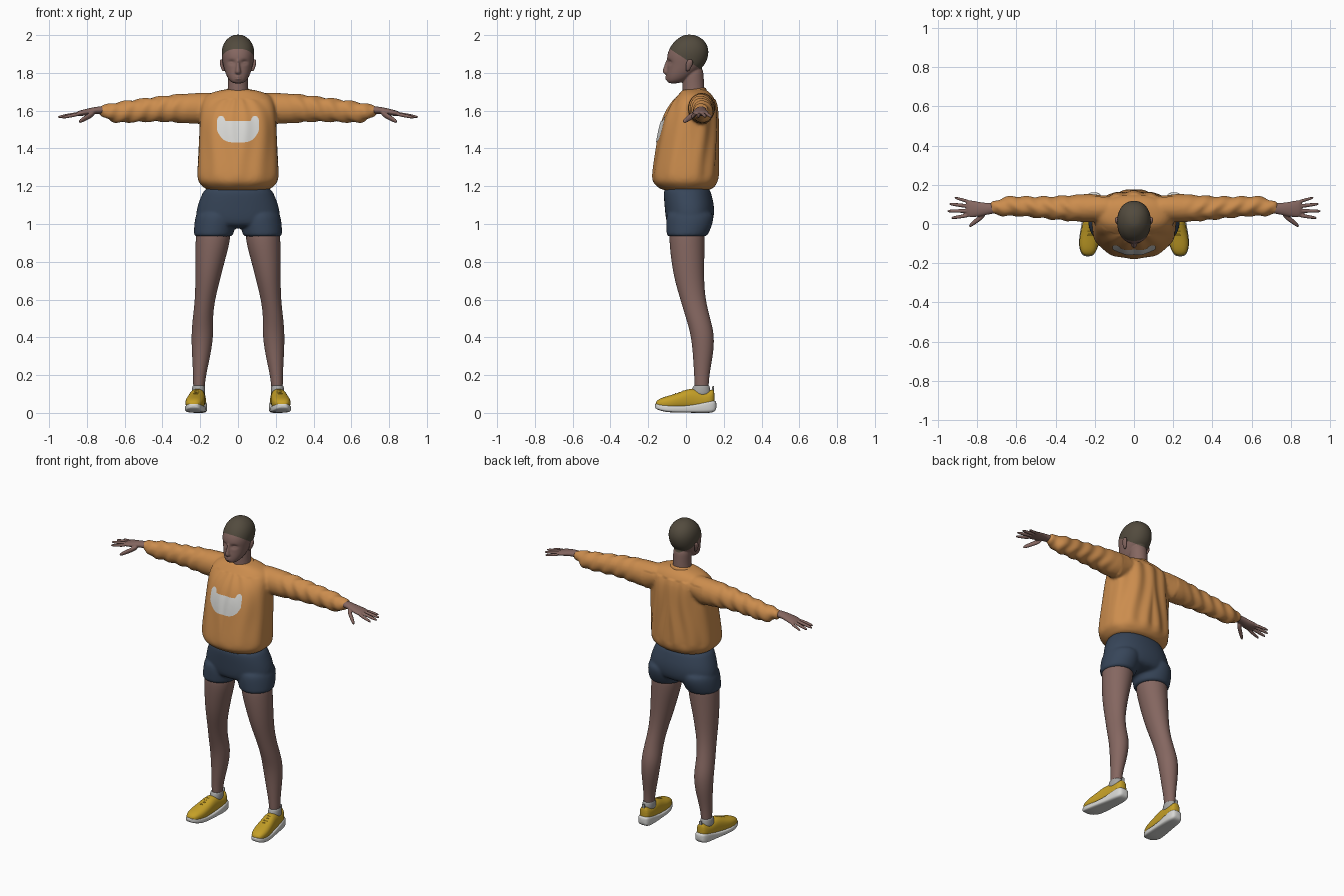
import bpy, bmesh, math
from mathutils import Vector
from mathutils.bvhtree import BVHTree


def material(name, rgb):
    m = bpy.data.materials.new(name)
    m.diffuse_color = (*rgb, 1)
    return m


SKIN = material("skin", (0.235, 0.135, 0.118))
HAIR = material("cropped hair", (0.085, 0.07, 0.048))
ORANGE = material("orange fleece", (0.60, 0.265, 0.075))
NAVY = material("navy cloth", (0.038, 0.06, 0.10))
YELLOW = material("yellow mesh", (0.56, 0.35, 0.02))
WHITE = material("off white", (0.68, 0.68, 0.66))
GREY = material("grey sock", (0.38, 0.38, 0.37))


def loft(bm, axis, rows, mirror=False, p=2.0, n=24):
    """Closed loft; each row is position, centre, half width, low, high."""
    for s in ((1, -1) if mirror else (1,)):
        rings = []
        for t, c, r, lo, hi in rows:
            ring = []
            for i in range(n):
                a = 2 * math.pi * i / n
                ca, sa = math.cos(a), math.sin(a)
                u = c + r * math.copysign(abs(ca) ** (2 / p), ca)
                v = (lo + hi) / 2 + (hi - lo) / 2 * math.copysign(abs(sa) ** (2 / p), sa)
                x, y, z = {"x": (t, u, v), "y": (u, t, v), "z": (u, v, t)}[axis]
                ring.append(bm.verts.new((s * x, y, z)))
            rings.append(ring)
        for a, b in zip(rings, rings[1:]):
            for i in range(n):
                j = (i + 1) % n
                bm.faces.new((a[i], a[j], b[j], b[i]))
        bm.faces.new(rings[0])
        bm.faces.new(rings[-1])


def finish(bm, name, mat, voxel=0, smooth=0, deform=None, subdiv=2):
    """Subdivide, optionally fuse overlapping lofts, then apply the deform rule."""
    bmesh.ops.recalc_face_normals(bm, faces=bm.faces[:])
    me = bpy.data.meshes.new(name)
    bm.to_mesh(me)
    bm.free()
    ob = bpy.data.objects.new(name, me)
    bpy.context.collection.objects.link(ob)
    if subdiv:
        m = ob.modifiers.new("round", "SUBSURF")
        m.levels = m.render_levels = subdiv
    if voxel:
        m = ob.modifiers.new("fuse", "REMESH")
        m.mode = "VOXEL"
        m.voxel_size = voxel
    if smooth:
        m = ob.modifiers.new("soften", "SMOOTH")
        m.factor = 0.5
        m.iterations = smooth
    dg = bpy.context.evaluated_depsgraph_get()
    baked = bpy.data.meshes.new_from_object(ob.evaluated_get(dg))
    ob.modifiers.clear()
    ob.data = baked
    baked.name = name
    baked.materials.clear()
    baked.materials.append(mat)
    if deform:
        moved = [v.co + deform(v.co.copy(), v.normal.copy()) for v in baked.vertices]
        for v, co in zip(baked.vertices, moved):
            v.co = co
    for f in baked.polygons:
        f.use_smooth = True
    baked.update()
    return ob


# Sweater: boxy torso and full sleeves fused, with soft cloth folds
bm = bmesh.new()
loft(bm, "z", [(1.172, 0, .165, -.125, .13), (1.20, 0, .188, -.155, .155),
               (1.222, 0, .217, -.182, .172), (1.28, 0, .218, -.178, .175),
               (1.40, 0, .211, -.16, .173), (1.50, 0, .206, -.145, .172),
               (1.58, 0, .203, -.12, .17), (1.64, 0, .20, -.082, .163),
               (1.685, 0, .175, -.04, .14), (1.705, 0, .11, -.025, .115),
               (1.715, 0, .06, -.01, .10)], p=2.3)
loft(bm, "x", [(.08, .085, .06, 1.56, 1.70), (.20, .082, .076, 1.525, 1.695),
               (.30, .081, .069, 1.535, 1.69), (.40, .081, .06, 1.543, 1.678),
               (.50, .086, .054, 1.54, 1.665), (.60, .092, .05, 1.537, 1.652),
               (.655, .09, .052, 1.535, 1.642), (.685, .086, .044, 1.548, 1.637),
               (.70, .084, .035, 1.566, 1.63), (.74, .081, .033, 1.574, 1.632)], True)


def folds(co, no):
    x, y, z = co
    if abs(x) < .215 and z < 1.66:
        fade = min(1, max(0, (z - 1.20) / .06)) * min(1, abs(y - .02) / .08)
        front = .5 if y < 0 else 1.0
        a = math.atan2(abs(x), y - .01)
        d = .005 * front * math.sin(a * 11 + 1.5 * math.sin(z * 9))
        return no * d * fade
    if abs(x) > .25:
        fade = min(1, (abs(x) - .25) / .1)
        return no * .0035 * fade * math.sin(abs(x) * 75 + z * 35 + 2 * math.sin(y * 40))
    return Vector((0, 0, 0))


sweater = finish(bm, "sweater", ORANGE, .0085, 6, folds)

# Collar: ribbed band, higher at the nape
bm = bmesh.new()
loft(bm, "z", [(1.67, 0, .095, -.05, .115), (1.69, 0, .083, -.042, .112),
               (1.71, 0, .07, -.03, .107), (1.715, 0, .058, -.022, .10)])
finish(bm, "sweater_collar", ORANGE,
       deform=lambda co, no: Vector((0, 0, .15 * (co.y - .04))))

# Chest patch: thin plate that follows the sweater front
bvh = BVHTree.FromPolygons([v.co for v in sweater.data.vertices],
                           [f.vertices[:] for f in sweater.data.polygons])
bm = bmesh.new()
columns = []
for i in range(61):
    x = -.11 + .22 * i / 60
    ear = .028 * math.sqrt(max(0, 1 - ((abs(x) - .09) / .021) ** 2))
    top = 1.545 + ear
    low = 1.432 + .062 * (abs(x) / .11) ** 4
    column = []
    for j in range(19):
        z = low + (top - low) * j / 18
        hit = bvh.ray_cast(Vector((x, -1, z)), Vector((0, 1, 0)))[0]
        column.append(bm.verts.new((x, (hit.y if hit else -.13) - .004, z)))
    columns.append(column)
for a, b in zip(columns, columns[1:]):
    for j in range(18):
        bm.faces.new((a[j], b[j], b[j + 1], a[j + 1]))
finish(bm, "chest_patch", WHITE, subdiv=0)

# Shorts: pelvis and two short legs fused
bm = bmesh.new()
loft(bm, "z", [(1.21, 0, .165, -.115, .12), (1.16, 0, .192, -.12, .135),
               (1.09, 0, .22, -.114, .153), (1.02, 0, .228, -.108, .148),
               (.975, 0, .20, -.09, .12)], p=2.2)
loft(bm, "z", [(1.08, .115, .10, -.10, .145), (1.02, .119, .112, -.107, .148),
               (.97, .126, .108, -.105, .13), (.94, .13, .104, -.103, .114),
               (.932, .13, .098, -.096, .108)], True)
finish(bm, "shorts", NAVY, .008, 4)

# Bare legs, from under the shorts to the ankle
bm = bmesh.new()
loft(bm, "z", [(1.0, .13, .09, -.085, .10), (.92, .131, .094, -.091, .10),
               (.80, .149, .078, -.078, .097), (.70, .161, .065, -.06, .096),
               (.60, .175, .053, -.03, .103), (.50, .187, .053, 0, .128),
               (.42, .188, .059, .024, .15), (.33, .193, .052, .035, .147),
               (.25, .199, .041, .04, .132), (.17, .206, .031, .045, .12),
               (.10, .207, .031, .045, .12)], True)
finish(bm, "legs", SKIN)

# Hands: palm, four spread fingers and a lowered thumb
bm = bmesh.new()
loft(bm, "x", [(.70, .081, .028, 1.58, 1.625), (.745, .078, .029, 1.585, 1.622),
               (.79, .075, .037, 1.577, 1.613), (.83, .077, .045, 1.571, 1.603),
               (.86, .08, .042, 1.571, 1.593)], True)
for base, tip, r in [((.835, .112, 1.582), (.918, .135, 1.566), .009),
                     ((.84, .09, 1.584), (.945, .103, 1.567), .010),
                     ((.84, .067, 1.585), (.955, .066, 1.566), .010),
                     ((.835, .046, 1.583), (.935, .030, 1.563), .010),
                     ((.755, .055, 1.59), (.843, -.012, 1.541), .016)]:
    rows = []
    for t, k in ((0, 1.1), (.5, 1), (.85, .85), (1, .45)):
        x, y, z = Vector(base).lerp(Vector(tip), t)
        rows.append((x, y, r * k, z - r * k, z + r * k))
    loft(bm, "x", rows, True, n=12)
finish(bm, "hands", SKIN, .004, 2)

# Head and neck, with nose, lips and sunken eye sockets
bm = bmesh.new()
loft(bm, "z", [(1.743, 0, .026, -.095, -.04), (1.762, 0, .05, -.104, .01),
               (1.80, 0, .068, -.103, .055), (1.84, 0, .079, -.098, .10),
               (1.88, 0, .087, -.103, .117), (1.92, 0, .088, -.094, .122),
               (1.96, 0, .076, -.07, .108), (1.988, 0, .05, -.035, .078),
               (2.003, 0, .02, -.005, .04)], p=2.15)
loft(bm, "z", [(1.65, 0, .065, -.02, .10), (1.72, 0, .052, -.02, .098),
               (1.78, 0, .054, -.018, .094), (1.84, 0, .05, 0, .09)])
loft(bm, "z", [(1.792, 0, .012, -.114, -.07), (1.80, 0, .019, -.124, -.07),
               (1.815, 0, .015, -.125, -.07), (1.85, 0, .009, -.112, -.07),
               (1.88, 0, .009, -.102, -.07)], n=12)
for z in (1.768, 1.780):
    loft(bm, "z", [(z - .007, 0, .014, -.107, -.07), (z, 0, .027, -.112, -.07),
                   (z + .006, 0, .016, -.108, -.07)], n=12)


def sockets(co, no):
    if co.y > -.03:
        return Vector((0, 0, 0))
    d = ((abs(co.x) - .034) / .018) ** 2 + ((co.z - 1.856) / .012) ** 2
    lid = ((abs(co.x) - .035) / .011) ** 2 + ((co.z - 1.853) / .005) ** 2
    return Vector((0, .012 * math.exp(-d) - .005 * math.exp(-lid), 0))


head = finish(bm, "head", SKIN, .0045, 3, sockets)

# Cropped hair: clean hairline sloping from forehead to nape
head.data.materials.append(HAIR)
bm = bmesh.new()
bm.from_mesh(head.data)
origin, up = Vector((0, -.078, 1.922)), Vector((0, .115, .175))
bmesh.ops.bisect_plane(bm, geom=bm.verts[:] + bm.edges[:] + bm.faces[:],
                       plane_co=origin, plane_no=up.normalized())
for f in bm.faces:
    f.material_index = int((f.calc_center_median() - origin).dot(up) > 0)
bm.to_mesh(head.data)
bm.free()

# Ears
bm = bmesh.new()
loft(bm, "z", [(1.808, .074, .006, .0, .014), (1.82, .08, .009, -.002, .024),
               (1.845, .087, .009, -.002, .036), (1.862, .089, .009, .004, .038),
               (1.872, .088, .005, .012, .03)], True, n=12)
finish(bm, "ears", SKIN)

# Shoes: sole, upper, sock and heel tab
bm = bmesh.new()
loft(bm, "y", [(-.166, .236, .02, .028, .05), (-.15, .235, .037, .015, .048),
               (-.10, .23, .055, .002, .042), (-.03, .222, .052, .002, .036),
               (.05, .212, .047, 0, .046), (.11, .207, .045, -.001, .064),
               (.146, .205, .038, .002, .068), (.162, .204, .024, .018, .06)], True, p=4)
finish(bm, "shoe_soles", WHITE)

bm = bmesh.new()
loft(bm, "y", [(-.162, .235, .02, .03, .058), (-.14, .234, .041, .022, .077),
               (-.09, .229, .052, .015, .092), (-.04, .223, .049, .015, .106),
               (.01, .217, .044, .015, .128), (.05, .213, .041, .015, .128),
               (.09, .209, .039, .015, .113), (.13, .206, .037, .015, .12),
               (.152, .205, .022, .03, .13)], True, p=2.4)
finish(bm, "shoe_uppers", YELLOW)

bm = bmesh.new()
loft(bm, "z", [(.08, .21, .036, .02, .132), (.12, .209, .036, .028, .13),
               (.142, .208, .034, .038, .125), (.146, .208, .03, .042, .122)], True)
finish(bm, "socks", GREY)

bm = bmesh.new()
loft(bm, "z", [(.10, .205, .011, .132, .146), (.13, .205, .011, .137, .149),
               (.143, .205, .009, .14, .15)], True, p=3, n=12)
finish(bm, "heel_tabs", GREY)

# Laces: short bars across each instep
bm = bmesh.new()
for k in range(4):
    y, z, cx = -.055 + .02 * k, .100 + .0068 * k, .2245 - .0022 * k
    loft(bm, "x", [(cx - .019, y, .004, z - .006, z + .001),
                   (cx, y, .004, z, z + .007),
                   (cx + .019, y, .004, z - .006, z + .001)], True, n=8)
finish(bm, "laces", YELLOW, subdiv=1)
